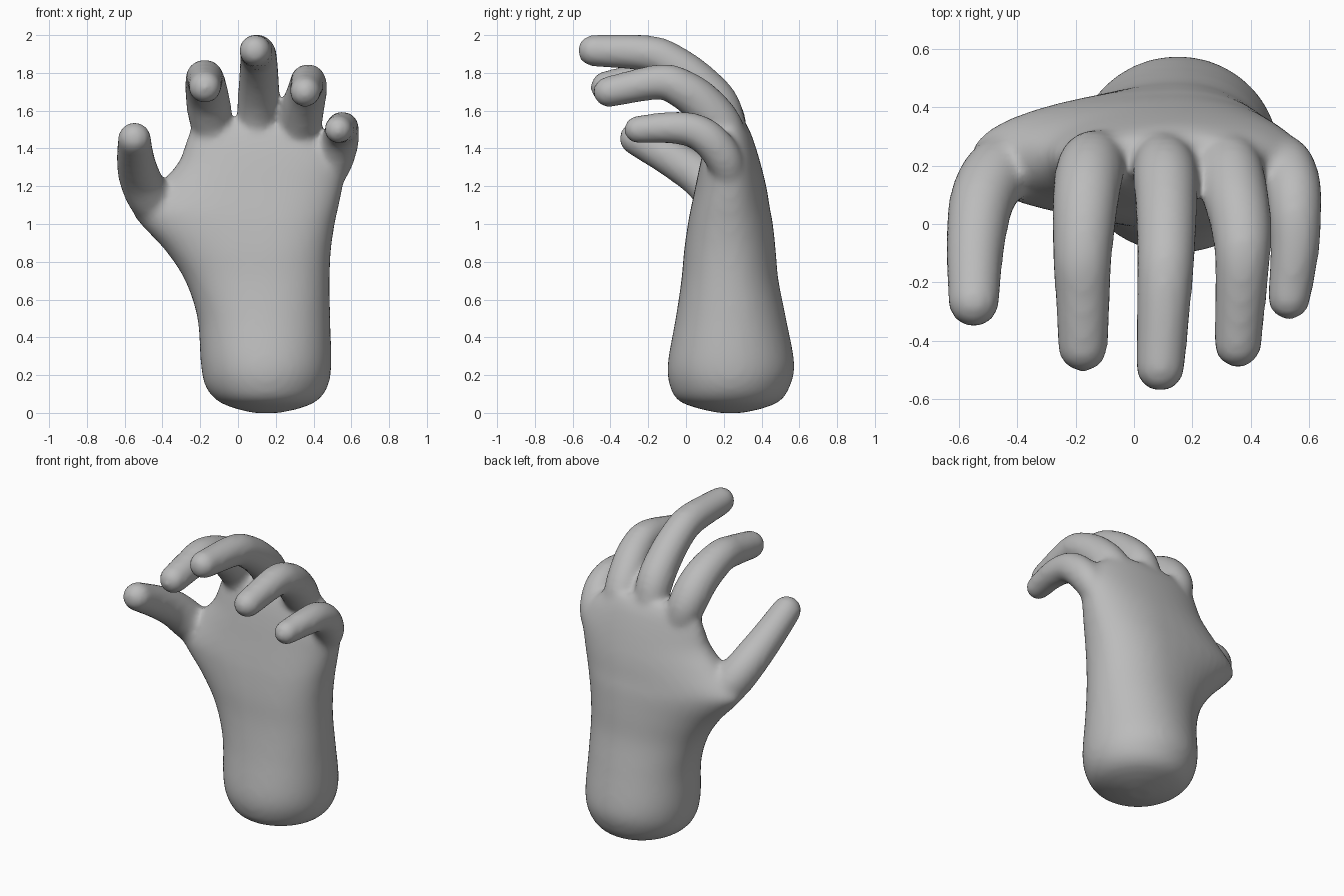
import bpy, bmesh, math
from mathutils import Vector

cube = bpy.data.objects.get("Cube")
if cube:
    bpy.data.objects.remove(cube, do_unlink=True)

skin = bpy.data.materials.new("plain grey")
skin.use_nodes = True
skin.diffuse_color = (0.5, 0.5, 0.5, 1)
skin.node_tree.nodes["Principled BSDF"].inputs["Base Color"].default_value = (0.5, 0.5, 0.5, 1)

SIDES = 40
RIDGE = 0.15    # x of the thickest line of the palm


def spline(rows, steps=5):
    """Catmull-Rom through rows of any width."""
    p = [Vector(r) for r in rows]
    p = [2 * p[0] - p[1]] + p + [2 * p[-1] - p[-2]]
    out = []
    for a, b, c, d in zip(p, p[1:], p[2:], p[3:]):
        for i in range(steps):
            t = i / steps
            out.append(0.5 * (2 * b + (c - a) * t + (2 * a - 5 * b + 4 * c - d) * t**2
                              + (3 * b - a - 3 * c + d) * t**3))
    return out + [p[-2]]


def loft(bm, rings):
    """Closed skin over rings of points."""
    loops = [[bm.verts.new(p) for p in ring] for ring in rings]
    for a, b in zip(loops, loops[1:]):
        for i in range(SIDES):
            j = (i + 1) % SIDES
            bm.faces.new((a[i], a[j], b[j], b[i]))
    bm.faces.new(loops[0][::-1])
    bm.faces.new(loops[-1])


def angles():
    return [2 * math.pi * i / SIDES for i in range(SIDES)]


def palm(bm, sections):
    """Lopsided sections given as z, x range, y range, squareness of the front."""
    rings = []
    for z, x0, x1, y0, y1, square in spline(sections):
        ring = []
        for a in angles():
            c, s = math.cos(a), math.sin(a)
            e = 2 / (2 if s > 0 else square)
            c, s = math.copysign(abs(c) ** e, c), math.copysign(abs(s) ** e, s)
            mid = (y0 + y1) / 2
            ring.append(Vector((RIDGE + c * (x1 - RIDGE if c > 0 else RIDGE - x0),
                                mid + s * (y1 - y0) / 2, z)))
        rings.append(ring)
    loft(bm, rings)


def finger(bm, path):
    """Round-ended tapered tube through x, y, z, radius."""
    pts = spline(path)
    pos = [Vector(p[:3]) for p in pts]
    rad = [p[3] + 0.004 for p in pts]
    rings = []

    def ring(c, r, t):
        u = (Vector((1, 0, 0)) - t * t.x).normalized()
        v = t.cross(u)
        rings.append([c + r * (math.cos(a) * u + math.sin(a) * v) for a in angles()])

    last = len(pos) - 1
    for i, c in enumerate(pos):
        t = (pos[min(i + 1, last)] - pos[max(i - 1, 0)]).normalized()
        ring(c, rad[i], t)
    for k in range(1, 7):
        a = k * math.pi / 13
        ring(pos[-1] + t * rad[-1] * math.sin(a), rad[-1] * math.cos(a), t)
    loft(bm, rings)


bm = bmesh.new()

# Forearm stump, wrist and palm
palm(bm, [
    (0.00, 0.08, 0.22, 0.17, 0.30, 2),
    (0.025, -0.02, 0.33, 0.06, 0.41, 2),
    (0.065, -0.11, 0.42, -0.04, 0.50, 2),
    (0.14, -0.172, 0.475, -0.085, 0.55, 2),
    (0.26, -0.197, 0.495, -0.097, 0.574, 2.1),
    (0.50, -0.215, 0.488, -0.055, 0.53, 2.2),
    (0.70, -0.28, 0.485, -0.025, 0.49, 2.3),
    (0.86, -0.385, 0.492, -0.01, 0.475, 2.4),
    (1.00, -0.515, 0.512, 0.01, 0.46, 2.5),
    (1.08, -0.555, 0.53, 0.025, 0.445, 2.5),
    (1.20, -0.43, 0.555, 0.05, 0.425, 2.5),
    (1.32, -0.32, 0.575, 0.075, 0.395, 2.5),
    (1.42, -0.28, 0.53, 0.10, 0.365, 2.5),
    (1.50, -0.25, 0.45, 0.13, 0.335, 2.5),
    (1.555, -0.18, 0.38, 0.18, 0.30, 2.5),
])

# Thumb
finger(bm, [(-0.40, 0.23, 1.04, 0.085), (-0.465, 0.18, 1.13, 0.11),
            (-0.52, 0.08, 1.245, 0.107), (-0.543, -0.08, 1.35, 0.096),
            (-0.548, -0.265, 1.452, 0.084)])
# Index finger
finger(bm, [(-0.10, 0.24, 1.36, 0.07), (-0.145, 0.205, 1.55, 0.108),
            (-0.165, 0.09, 1.69, 0.11), (-0.176, -0.10, 1.768, 0.098),
            (-0.175, -0.25, 1.755, 0.09), (-0.175, -0.42, 1.725, 0.082)])
# Middle finger
finger(bm, [(0.09, 0.25, 1.40, 0.08), (0.105, 0.185, 1.61, 0.105),
            (0.11, 0.07, 1.745, 0.103), (0.11, -0.07, 1.85, 0.097),
            (0.105, -0.20, 1.903, 0.092), (0.09, -0.49, 1.918, 0.08)])
# Ring finger
finger(bm, [(0.30, 0.24, 1.34, 0.075), (0.325, 0.20, 1.50, 0.105),
            (0.348, 0.095, 1.63, 0.108), (0.368, -0.02, 1.715, 0.10),
            (0.37, -0.14, 1.752, 0.09), (0.355, -0.41, 1.70, 0.078)])
# Little finger
finger(bm, [(0.44, 0.23, 1.14, 0.05), (0.505, 0.215, 1.31, 0.09),
            (0.54, 0.14, 1.43, 0.094), (0.55, 0.04, 1.495, 0.088),
            (0.55, -0.09, 1.51, 0.08), (0.53, -0.255, 1.50, 0.07)])

bmesh.ops.recalc_face_normals(bm, faces=bm.faces)
mesh = bpy.data.meshes.new("hand")
bm.to_mesh(mesh)
bm.free()
mesh.materials.append(skin)
hand = bpy.data.objects.new("hand", mesh)
bpy.context.collection.objects.link(hand)

# Fuse the parts into one skin with soft webs
fuse = hand.modifiers.new("fuse", "REMESH")
fuse.mode = "VOXEL"
fuse.voxel_size = 0.018
fuse.use_smooth_shade = True
soften = hand.modifiers.new("soften", "SMOOTH")
soften.factor = 0.5
soften.iterations = 12
